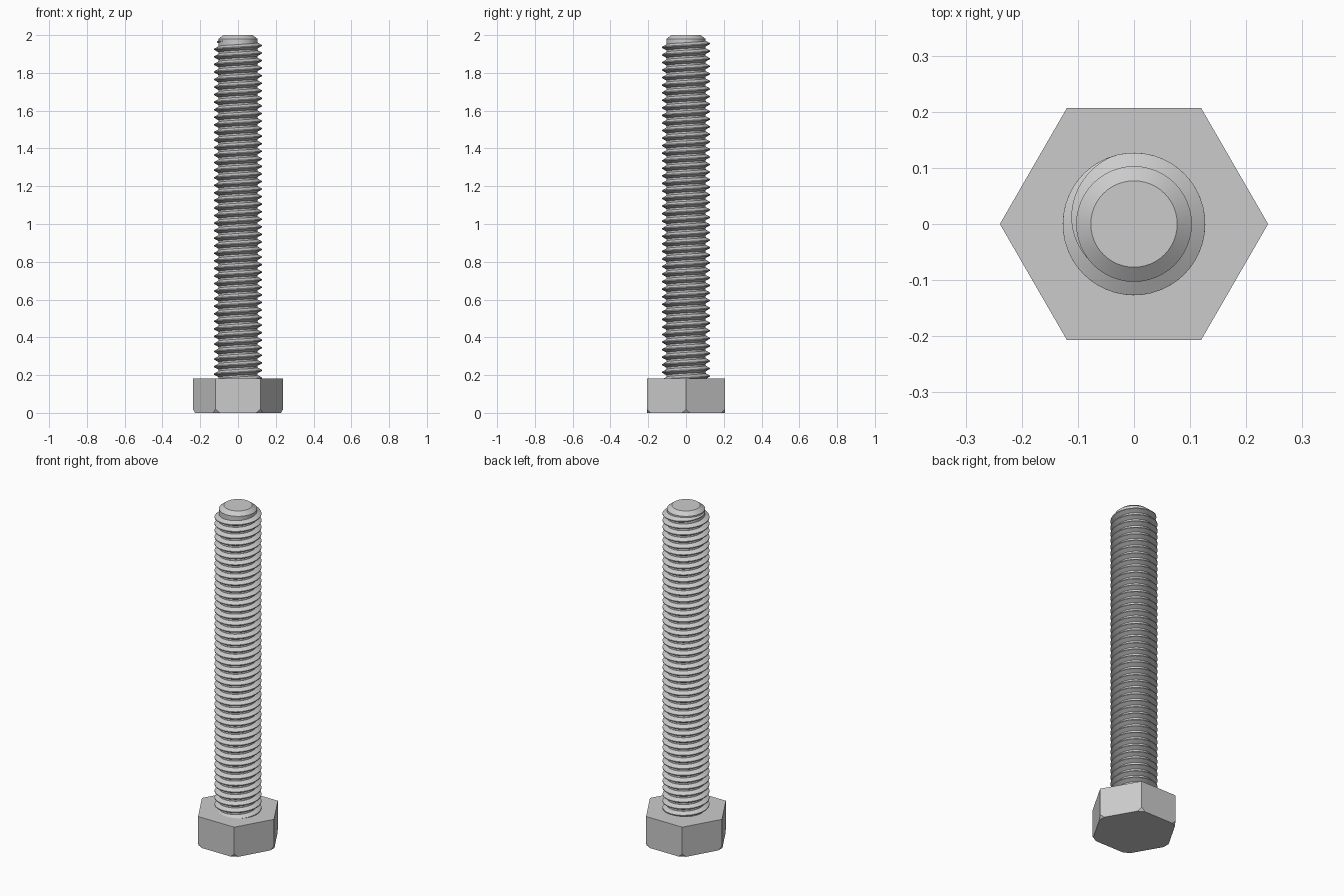
import bpy
import bmesh
from math import cos, sin, radians, tau
from mathutils import Vector

cube = bpy.data.objects.get("Cube")
if cube:
    bpy.data.objects.remove(cube, do_unlink=True)

# Single grey metal
steel = bpy.data.materials.new("grey steel")
GREY = (0.6, 0.6, 0.6, 1.0)
steel.diffuse_color = GREY
steel.use_nodes = True
steel.node_tree.nodes["Principled BSDF"].inputs["Base Color"].default_value = GREY

HEAD_R, HEAD_TOP = 0.239, 0.182
CORE_R, CREST_R = 0.103, 0.127
PITCH, SEGS = 0.04, 48


def bridge(bm, rings, closed):
    """Join successive rings of vertices with quads and cap both ends."""
    count = len(rings[0])
    for a, b in zip(rings, rings[1:]):
        for i in range(count if closed else count - 1):
            j = (i + 1) % count
            bm.faces.new((a[i], a[j], b[j], b[i]))
    bm.faces.new(rings[0][::-1])
    bm.faces.new(rings[-1])


def lathe(bm, profile, sides):
    """Revolve (radius, height) points about the z axis."""
    bridge(bm, [[bm.verts.new((r * cos(tau * i / sides), r * sin(tau * i / sides), z))
                 for i in range(sides)] for r, z in profile], True)


def finish(bm, name, smooth):
    bmesh.ops.recalc_face_normals(bm, faces=bm.faces[:])
    mesh = bpy.data.meshes.new(name)
    bm.to_mesh(mesh)
    bm.free()
    mesh.materials.append(steel)
    obj = bpy.data.objects.new(name, mesh)
    bpy.context.collection.objects.link(obj)
    if smooth:
        bpy.ops.object.select_all(action="DESELECT")
        obj.select_set(True)
        bpy.context.view_layer.objects.active = obj
        bpy.ops.object.shade_smooth_by_angle(angle=radians(25))
    return obj


# Hexagonal head with its lower corners cut off
bm = bmesh.new()
lathe(bm, [(HEAD_R, 0), (HEAD_R, HEAD_TOP)], 6)
for i in range(6):
    a = tau * i / 6
    out = Vector((cos(a), sin(a), 0))
    cut = bmesh.ops.bisect_plane(
        bm, geom=bm.verts[:] + bm.edges[:] + bm.faces[:], dist=1e-6,
        plane_co=out * 0.227, plane_no=out * 0.02 - Vector((0, 0, 0.012)),
        clear_outer=True)
    rim = [g for g in cut["geom_cut"] if isinstance(g, bmesh.types.BMEdge)]
    bmesh.ops.edgeloop_fill(bm, edges=rim)
finish(bm, "hex_head", False)

# Plain core of the shank with a chamfered tip
bm = bmesh.new()
lathe(bm, [(CORE_R, HEAD_TOP - 0.03), (CORE_R, 1.98), (0.077, 2.0)], SEGS)
finish(bm, "shank_core", True)

# Right-handed thread ridge, fading into the core at the top
bm = bmesh.new()
START, FADE, END = -44.5, 0.3, 0.6      # in turns
steps = round((END - START) * SEGS)
rings = []
for k in range(steps + 1):
    turn = START + (END - START) * k / steps
    height = 1.0 if turn < FADE else max(0.02, (END - turn) / (END - FADE))
    z = 1.945 + PITCH * turn
    crest = CORE_R + (CREST_R - CORE_R) * height
    half_root = 0.0025 + 0.0135 * height
    section = [(CORE_R - 0.001, -half_root), (crest, -0.0025),
               (crest, 0.0025), (CORE_R - 0.001, half_root)]
    rings.append([bm.verts.new((r * cos(tau * turn), r * sin(tau * turn), z + dz))
                  for r, dz in section])
bridge(bm, rings, True)
finish(bm, "screw_thread", True)
